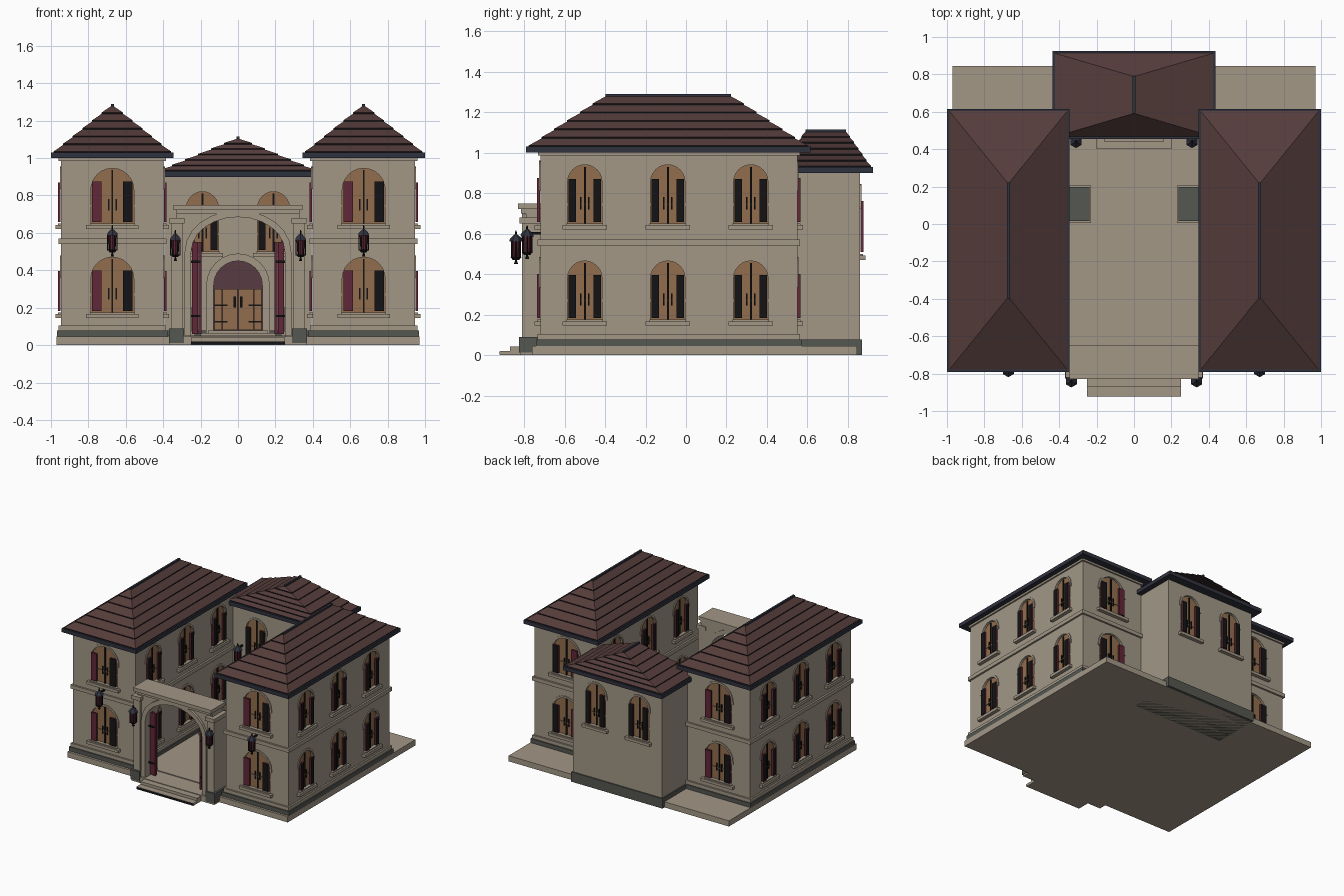
import bpy, bmesh, math
from mathutils import Matrix, Vector

if "Cube" in bpy.data.objects:
    bpy.data.objects.remove(bpy.data.objects["Cube"])

COLOURS = {
    "stone": (.36, .31, .24), "roof_tile": (.09, .046, .044), "navy_trim": (.03, .032, .048),
    "grey_plinth": (.09, .095, .082), "tan_wood": (.29, .155, .075), "crimson": (.12, .02, .038),
    "black": (.007, .007, .008), "fanlight": (.095, .043, .055)}
MATS = {}
for n, c in COLOURS.items():
    MATS[n] = bpy.data.materials.new(n)
    MATS[n].diffuse_color = (*c, 1)
parts = {}
I = Matrix.Identity(4)


def part(name):
    return parts.setdefault(name, (bmesh.new(), []))


def slot(name, mat):
    mats = part(name)[1]
    if mat not in mats:
        mats.append(mat)
    return mats.index(mat)


def prism(name, pts, y0, y1, mat, M=I):
    """Extrude an x-z outline from y0 to y1."""
    bm, k, n = part(name)[0], slot(name, mat), len(pts)
    a = [bm.verts.new(M @ Vector((x, y0, z))) for x, z in pts]
    b = [bm.verts.new(M @ Vector((x, y1, z))) for x, z in pts]
    faces = [bm.faces.new(a), bm.faces.new(b[::-1])]
    faces += [bm.faces.new((a[i], b[i], b[(i + 1) % n], a[(i + 1) % n])) for i in range(n)]
    for f in faces:
        f.material_index = k
    return faces


def box(name, x0, x1, y0, y1, z0, z1, mat, M=I):
    return prism(name, [(x0, z0), (x1, z0), (x1, z1), (x0, z1)], y0, y1, mat, M)


def cone(name, x, y, r0, r1, z0, z1, mat):
    bm, k = part(name)[0], slot(name, mat)
    g = bmesh.ops.create_cone(bm, cap_ends=True, segments=6, radius1=r0, radius2=r1, depth=z1 - z0,
                              matrix=Matrix.Translation((x, y, (z0 + z1) / 2)))
    for f in {f for v in g["verts"] for f in v.link_faces}:
        f.material_index = k


def arc(w, h, spring, n=12):
    return [(w * math.cos(math.pi * i / n), spring + h * math.sin(math.pi * i / n)) for i in range(n + 1)]


def arch(w, z0, z1):
    return [(-w, z0), (w, z0)] + arc(w, w, z1 - w)


def ring(w, h, t, spring, z0):
    """Arch band of width t with legs down to z0."""
    return ([(w, z0), (w + t, z0)] + arc(w + t, h + t, spring)
            + [(-w - t, z0), (-w, z0)] + arc(w, h, spring)[::-1][:-1] + [(w, spring - .001)])


def facing(x, y, deg):
    return Matrix.Translation((x, y, 0)) @ Matrix.Rotation(math.radians(deg), 4, 'Z')


def window(x, y, deg, w, z0, z1, left="black", right="black"):
    """Recessed arched window with shutters, arch trim and sill; local -y is outward."""
    M = facing(x, y, deg)
    prism("window_cutters", arch(w, z0, z1), -.03, .02, "stone", M)
    prism("window_panes", arch(w, z0, z1), .012, .019, "tan_wood", M)
    box("window_mullions", -.005, .005, .004, .013, z0, z1 - .01, "black", M)
    for s in (-1, 1):
        box("window_mullions", s * .02 - .004, s * .02 + .004, .004, .013, z0 + .07, z0 + .13, "black", M)
    box("window_rails", -w, w, .006, .013, z0 + .09, z0 + .1, "tan_wood", M)
    prism("window_arches", ring(w, w, .015, z1 - w, z1 - w - .02), -.006, .002, "stone", M)
    e = w + .025
    box("window_sills", -e, e, -.028, .01, z0 - .03, z0 - .008, "stone", M)
    box("window_sills", -e + .02, e - .02, -.015, .01, z0 - .008, z0, "stone", M)
    # shutters: coloured front, crimson edges
    for s, col in ((-1, left), (1, right)):
        a, b = sorted((s * w * .5, s * w * .95))
        faces = box("shutters", a, b, -.016, -.002, z0 + .008, z1 - .07, "crimson", M)
        faces[0].material_index = slot("shutters", col)


def hip_roof(name, cx, cy, hx, hy, z0, z1, n=6):
    """Navy eave slab, stepped tile courses and a ridge beam."""
    box(name + "_eave", cx - hx, cx + hx, cy - hy, cy + hy, z0, z0 + .03, "navy_trim")
    ridge = hy - (hx if hy > hx else .135)
    bm, tile, dark = part(name)[0], slot(name, "roof_tile"), slot(name, "black")
    rings = []
    for i in range(n + 1):
        t = i / n
        x = (hx - .012) * (1 - t) + .006 * t
        y = (hy - .012) * (1 - t) + ridge_len(hx, hy) * t
        z = z0 + .028 + (z1 - z0 - .04) * t
        for zz in ((z, z + .007) if i < n else (z,)):
            rings.append([bm.verts.new((cx + a * x, cy + b * y, zz))
                          for a, b in ((-1, -1), (1, -1), (1, 1), (-1, 1))])
    for j in range(len(rings) - 1):
        lo, hi = rings[j], rings[j + 1]
        for i in range(4):
            f = bm.faces.new((lo[i], lo[(i + 1) % 4], hi[(i + 1) % 4], hi[i]))
            f.material_index = dark if j % 2 == 0 else tile
    bm.faces.new(rings[0][::-1])
    bm.faces.new(rings[-1])
    r = ridge_len(hx, hy)
    box(name + "_ridge", cx - .008, cx + .008, cy - r, cy + r, z1 - .018, z1, "navy_trim")


def ridge_len(hx, hy):
    return .31 if hy > .5 else .1


def lantern(x, y, z, wall):
    for r0, r1, a, b, m in ((.01, .004, -.15, -.13, "black"), (.016, .028, -.13, -.115, "black"),
                            (.02, .025, -.115, -.04, "crimson"), (.034, .03, -.04, -.03, "navy_trim"),
                            (.034, .008, -.03, -.005, "navy_trim"), (.006, .003, -.005, .015, "black")):
        cone("lanterns", x, y, r0, r1, z + a, z + b, m)
    for i in range(6):
        t = math.pi * i / 3
        cone("lanterns", x + .025 * math.cos(t), y + .025 * math.sin(t), .004, .004, z - .12, z - .035, "black")
    box("lantern_brackets", x - .006, x + .006, y, wall, z - .03, z - .018, "black")


# ground slab and front steps
box("ground_slab", -.97, .97, -.76, .845, 0, .045, "stone")
box("gate_slab", -.365, .365, -.82, -.74, 0, .047, "stone")
box("courtyard_floor", -.39, .39, -.66, .5, .04, .052, "stone")
box("front_steps", -.25, .25, -.92, -.80, 0, .02, "stone")
box("front_steps", -.25, .25, -.87, -.80, .02, .042, "stone")
box("step_riser", -.25, .25, -.922, -.918, .003, .018, "black")

# two side wings
for s in (-1, 1):
    c = s * .672
    box("walls", c - .275, c + .275, -.72, .55, .04, 1.01, "stone")
    for nm, o, z0, z1, m in (("wing_plinth", .022, .04, .078, "grey_plinth"), ("base_belt", .013, .078, .105, "stone"),
                             ("floor_belt", .014, .54, .57, "stone"), ("top_belt", .012, .985, 1.005, "stone")):
        box(nm, c - .275 - o, c + .275 + o, -.72 - o, .55 + o, z0, z1, m)
    hip_roof("wing_roof", c, -.0875, .327, .7025, 1.0, 1.29)
    for z0 in (.175, .65):
        window(c, -.72, 0, .115, z0, z0 + .295, left="crimson")
        window(c, .55, 180, .115, z0, z0 + .295,
               "crimson" if s < 0 else "black", "black" if s < 0 else "crimson")
        for y in (-.5, -.09, .32):
            window(c + .275, y, 90, .085, z0, z0 + .29)
            window(c - .275, y, -90, .085, z0, z0 + .29)
    lantern(c, -.785, .625, -.72)

# rear block with door
box("walls", -.392, .392, .5, .86, .03, .915, "stone")
box("rear_plinth", -.402, .402, .49, .87, .0, .078, "grey_plinth")
hip_roof("rear_roof", 0, .69, .435, .235, .9, 1.115)
for s in (-1, 1):
    window(s * .19, .5, 0, .085, .5, .82)
    window(s * .19, .86, 180, .085, .5, .83)
    lantern(s * .31, .44, .61, .5)
D = facing(0, .5, 0)
prism("window_cutters", arch(.13, .075, .45), -.03, .03, "stone", D)
prism("door_fanlight", arch(.13, .075, .45), .02, .028, "fanlight", D)
prism("door_surround", ring(.13, .13, .04, .32, .05), -.03, .005, "stone", D)
for s in (-1, 1):
    for k in range(3):
        x = s * (.022 + .042 * k)
        box("door_planks", x - .02, x + .02, .005, .022, .08, .3, "tan_wood", D)
    box("door_handles", s * .018 - .006, s * .018 + .006, -.004, .006, .2, .26, "black", D)
    for z in (.12, .21):
        box("door_hinges", s * .09 - .035, s * .09 + .035, 0, .006, z, z + .008, "black", D)
box("door_step", -.2, .2, .40, .5, .045, .065, "stone")
box("door_step", -.16, .16, .44, .5, .065, .078, "stone")

# entrance gate with open leaves
prism("gate_wall", [(-.25, .04), (-.33, .04), (-.33, .7), (.33, .7), (.33, .04), (.25, .04)]
      + arc(.25, .185, .5)[:], -.79, -.66, "stone")
prism("gate_arch_trim", ring(.25, .185, .035, .5, .05), -.81, -.655, "stone")
box("gate_cornice", -.345, .345, -.83, -.65, .722, .75, "stone")
box("gate_cornice", -.33, .33, -.815, -.655, .7, .722, "stone")
for s in (-1, 1):
    def pair(name, a, b, *r):
        lo, hi = sorted((s * a, s * b))
        box(name, lo, hi, *r)
    pair("gate_pier", .295, .355, -.81, -.66, .04, .66, "stone")
    pair("gate_pier_base", .29, .37, -.825, -.65, .012, .09, "grey_plinth")
    pair("gate_capital", .285, .365, -.822, -.652, .65, .68, "stone")
    for k in range(3):
        a = .195 + .018 * k
        pair("gate_leaves", a, a + .016, -.765 + .004 * k, -.74 + .004 * k, .06, .55, "crimson")
    for z in (.15, .44):
        pair("gate_hinges", .2, .25, -.77, -.762, z, z + .012, "black")
    lantern(s * .335, -.84, .6, -.8)
    # courtyard planters
    pair("planter", .237, .345, .015, .198, .05, .2, "grey_plinth")
    pair("planter_foot", .23, .35, .005, .205, .05, .075, "stone")

# turn the collected parts into objects
objs = {}
for name, (bm, mats) in parts.items():
    bmesh.ops.recalc_face_normals(bm, faces=bm.faces)
    me = bpy.data.meshes.new(name)
    bm.to_mesh(me)
    bm.free()
    for m in mats:
        me.materials.append(MATS[m])
    objs[name] = bpy.data.objects.new(name, me)
    bpy.context.collection.objects.link(objs[name])

# cut window and door recesses
cut = objs["window_cutters"]
cut.hide_render = True
cut.hide_viewport = False
cut.display_type = 'WIRE'
mod = objs["walls"].modifiers.new("recesses", 'BOOLEAN')
mod.operation, mod.solver, mod.object = 'DIFFERENCE', 'EXACT', cut

for m in bpy.data.materials:
    if m.users and not m.is_grease_pencil:
        m.use_nodes = True
        m.node_tree.nodes["Principled BSDF"].inputs["Base Color"].default_value = m.diffuse_color
